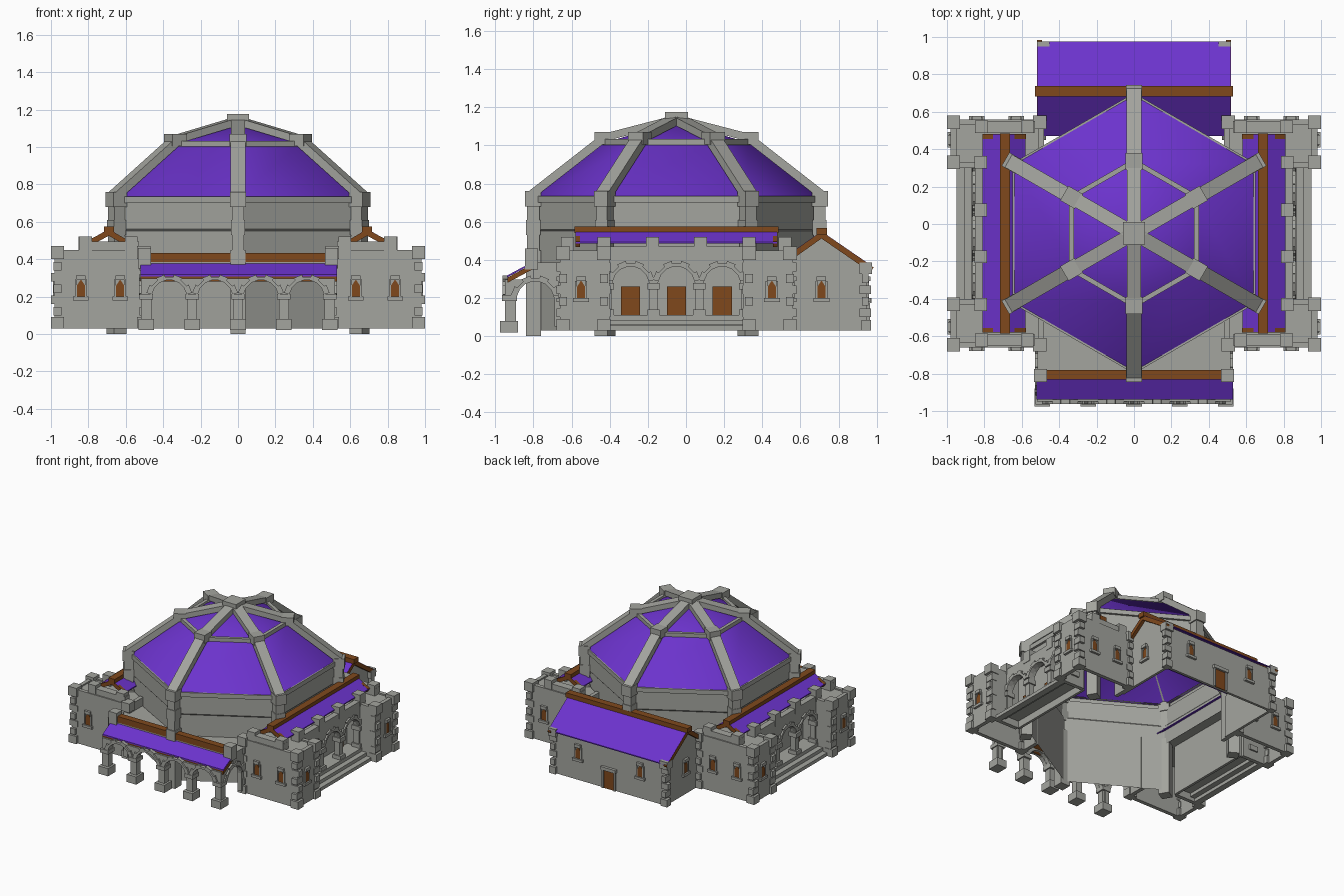
import bpy, bmesh, math
from mathutils import Vector, Matrix

if "Cube" in bpy.data.objects:
    bpy.data.objects.remove(bpy.data.objects["Cube"])

def material(name, rgb):
    m = bpy.data.materials.new(name)
    m.diffuse_color = (*rgb, 1)
    m.use_nodes = True
    m.node_tree.nodes["Principled BSDF"].inputs["Base Color"].default_value = m.diffuse_color
    return m
STONE = material("grey stone", (.37, .375, .345))
PURPLE = material("purple roof", (.15, .033, .61))
WOOD = material("brown wood", (.215, .066, .012))
CY = -.05                      # centre line of dome and wings

class Part:
    """Collects simple solids into one named object."""
    def __init__(self, name, mat, mirror=False):
        self.name, self.mat, self.mirror, self.bm = name, mat, mirror, bmesh.new()
    def box(self, x0, x1, y0, y1, z0, z1):
        self.cube(Matrix.Translation(((x0+x1)/2, (y0+y1)/2, (z0+z1)/2)), (abs(x1-x0), abs(y1-y0), z1-z0))
    def cube(self, mat, size):
        bmesh.ops.create_cube(self.bm, size=1, matrix=mat @ Matrix.Diagonal((*size, 1)))
    def beam(self, p, q, w, h):
        p, q = Vector(p), Vector(q)
        rot = (q-p).to_track_quat('Y', 'Z').to_matrix().to_4x4()
        self.cube(Matrix.Translation((p+q)/2) @ rot, (w, (q-p).length, h))
    def prism(self, pts, vec):
        f = self.bm.faces.new([self.bm.verts.new(p) for p in pts])
        r = bmesh.ops.extrude_face_region(self.bm, geom=[f])
        bmesh.ops.translate(self.bm, vec=vec, verts=[v for v in r['geom'] if isinstance(v, bmesh.types.BMVert)])
    def done(self, smooth=False):
        bmesh.ops.recalc_face_normals(self.bm, faces=self.bm.faces)
        for f in self.bm.faces:
            f.smooth = smooth
        me = bpy.data.meshes.new(self.name)
        self.bm.to_mesh(me)
        me.materials.append(self.mat)
        ob = bpy.data.objects.new(self.name, me)
        bpy.context.collection.objects.link(ob)
        if self.mirror:
            ob.modifiers.new("mirror", 'MIRROR').use_mirror_merge = False

class Face:
    """Local frame on a wall: u along it, d outward, z up."""
    def __init__(self, axis, pos, s):
        self.axis, self.pos, self.s = axis, pos, s
    def pt(self, u, d, z):
        n = self.pos + self.s*d
        return (n, u, z) if self.axis == 'x' else (u, n, z)
    def box(self, part, u0, u1, d0, d1, z0, z1):
        a, b = self.pt(u0, d0, z0), self.pt(u1, d1, z1)
        part.box(a[0], b[0], a[1], b[1], z0, z1)
    def prism(self, part, pts, d0, d1):
        part.prism([self.pt(u, d0, z) for u, z in pts], Vector(self.pt(0, d1, 0)) - Vector(self.pt(0, d0, 0)))
    def window(self, u, frame, pane):
        self.prism(pane, [(u-.021, .2), (u+.021, .2), (u+.021, .26), (u, .292), (u-.021, .26)], 0, .006)
        self.box(frame, u-.042, u+.042, 0, .018, .18, .2)
        self.box(frame, u-.025, u+.025, 0, .018, .288, .312)
        for s in (-1, 1):
            self.box(frame, u+s*.021, u+s*.032, 0, .01, .2, .29)
    def arches(self, part, centres, r, spring, u0, u1, zb, zt, thick):
        arc = [(math.cos(i*math.pi/8), math.sin(i*math.pi/8)) for i in range(9)]
        pts = [(u0, zb), (u0, zt), (u1, zt), (u1, zb)]
        for c in sorted(centres, reverse=True):
            pts += [(c+r, zb)] + [(c+r*a, spring+r*b) for a, b in arc] + [(c-r, zb)]
        self.prism(part, pts, -thick, 0)
        for c in centres:      # arch stones of alternating length
            for i in range(1, 8):
                k = 1.3 if i % 2 else 1.16
                q = [(math.cos((i+o)*math.pi/8), math.sin((i+o)*math.pi/8)) for o in (-.5, .5)]
                ring = [(c+r*f*a, spring+r*f*b) for f, (a, b) in ((.98, q[0]), (k, q[0]), (k, q[1]), (.98, q[1]))]
                self.prism(part, ring, -.02, .013)

def hexpt(i, r, z):
    a = math.radians(90 + 60*i)
    return Vector((r*math.cos(a), CY + r*math.sin(a), z))

def hex_shell(name, mat, rings, sides=range(6), smooth=False):
    p = Part(name, mat)
    for (r0, z0), (r1, z1) in zip(rings, rings[1:]):
        for i in sides:
            q = [hexpt(i, r0, z0), hexpt(i+1, r0, z0), hexpt(i+1, r1, z1)] + ([hexpt(i, r1, z1)] if r1 else [])
            p.bm.faces.new([p.bm.verts.new(v) for v in q])
    bmesh.ops.remove_doubles(p.bm, verts=p.bm.verts, dist=1e-4)
    p.done(smooth)

# Hexagonal drum (only its two front sides reach the ground) and dome
hex_shell("drum_wall", STONE, [(.72, .40), (.72, .55), (.73, .56), (.73, .70), (.75, .70), (.75, .735), (.72, .735)])
hex_shell("drum_front_base", STONE, [(.72, .03), (.72, .40)], (2, 3))
hex_shell("dome_roof", PURPLE, [(.74, .733), (.375, 1.015), (0, 1.125)], smooth=True)
ribs = Part("dome_ribs", STONE)
for i in range(6):
    def block(r, z0, z1, w):
        ribs.cube(Matrix.Translation(hexpt(i, r, (z0+z1)/2)) @ Matrix.Rotation(math.radians(60*i), 4, 'Z'), (w, w, z1-z0))
    base = 0 if i else .40
    block(.75, base, .76, .065)
    block(.75, base, .45, .08)
    block(.75, .53, .61, .075)
    block(.752, .68, .76, .083)
    block(.385, 1.005, 1.07, .09)
    ribs.beam(hexpt(i, .77, .735), hexpt(i, .385, 1.035), .078, .045)
    ribs.beam(hexpt(i, .385, 1.04), (0, CY, 1.14), .075, .04)
    ribs.beam(hexpt(i, .385, 1.018), hexpt(i+1, .385, 1.018), .026, .03)
ribs.box(-.06, .06, CY-.06, CY+.06, 1.115, 1.175)
ribs.done()

# Side wings: walls, deck, towers and parapets (right one, mirrored)
walls = Part("wing_walls", STONE, True)
trim = Part("wing_corner_stones", STONE, True)
panes = Part("wing_windows", WOOD, True)
deck = [(.48, -.51), (.48, -.66), (.98, -.66), (.98, -.40), (.84, -.40), (.84, CY), (.63, CY), (.63, -.415)]
for s in (-1, 1):
    Y = lambda v: CY - s*(v - CY)          # mirrors y about the centre line
    walls.prism([(x, Y(y), .42) for x, y in deck], (0, 0, .02))
    for x0, x1, y0, y1, z1 in ((.48, .98, -.66, -.63, .45), (.95, .98, -.66, -.40, .45), (.74, .98, -.43, -.40, .45),
                               (.48, .51, -.66, -.49, .45), (.53, .85, -.65, -.59, .495)):
        walls.box(x0, x1, Y(y0), Y(y1), .03 if z1 < .46 else .4, z1)
    for x, y in ((.965, -.645), (.965, -.43), (.505, -.645)):
        trim.box(x-.036, x+.036, Y(y-.036), Y(y+.036), .40, .47)
        trim.box(x-.034, x+.034, Y(y-.034), Y(y+.034), .03, .09)
        for k in range(5):                 # alternating quoins
            a, b = (.034, .022) if k % 2 else (.022, .034)
            trim.box(x-a, x+a, Y(y-b), Y(y+b), .10+k*.06, .145+k*.06)
    for x, y in ((.57, -.62), (.815, -.62), (.82, -.43), (.82, -.175)):
        trim.box(x-.034, x+.034, Y(y-.034), Y(y+.034), .43, .52)
    for u in (.63, .84):
        Face('y', Y(-.66), s if Y(-.66)*s > 0 else -s).window(u, trim, panes)
    Face('x', .98, 1).window(Y(-.55), trim, panes)
walls.done()

# Wing entrances: arcade, doors and steps
arcade = Part("wing_arcade", STONE, True)
bays = [CY-.24, CY, CY+.24]
Face('x', .85, 1).arches(arcade, bays, .098, .27, -.41, .31, .10, .47, .045)
for u in (CY-.36, CY-.12, CY+.12, CY+.36):
    for z0, z1 in ((.10, .14), (.245, .28)):
        arcade.box(.795, .865, u-.032, u+.032, z0, z1)
arcade.box(.72, .74, -.41, .31, .03, .44)
for x1, z in ((.87, .085), (.91, .058), (.95, .03)):
    arcade.box(x1-.05 if z < .08 else .73, x1, -.40, .30, z, z+.026)
arcade.done()
doors = Part("wing_doors", WOOD, True)
for u in bays:
    doors.box(.735, .748, u-.05, u+.05, .11, .26)
doors.done()

# Wing gable roofs with timber ridge and verges
roof = Part("wing_roof", PURPLE, True)
timber = Part("wing_roof_timber", WOOD, True)
for x in (.58, .81):
    roof.prism([(.69, -.578, .562), (x, -.578, .493), (x, -.578, .485), (.69, -.578, .554)], (0, 1.056, 0))
    for y in (-.568, .468):
        timber.beam((.69, y, .542), (.69+(x-.69)*.95, y, .482), .025, .03)
timber.box(.663, .717, -.585, .485, .54, .575)
roof.done(); timber.done()

# Rear hall
hall = Part("rear_hall_walls", STONE)
for x in (-.49, .47):
    hall.prism([(x, .45, .03), (x, .95, .03), (x, .95, .365), (x, .71, .53), (x, .45, .36)], (.02, 0, 0))
hall.box(-.49, .49, .93, .95, .03, .365)
for x in (-.485, .485):
    hall.box(x-.034, x+.034, .91, .975, .325, .385)
    hall.box(x-.028, x+.028, .92, .97, .03, .085)
    for k in range(4):
        a, b = (.03, .018) if k % 2 else (.018, .03)
        hall.box(x-a, x+a, .94-b, .94+b, .10+k*.06, .145+k*.06)
back = Face('y', .95, 1)
for u in (-.27, .27):
    back.window(u, hall, panes)
Face('x', .49, 1).window(.71, trim, panes)
back.box(hall, -.065, .065, 0, .022, .175, .20)
for u in (-.058, .046):
    back.box(hall, u, u+.012, 0, .015, .03, .175)
hall.done(); trim.done(); panes.done()
door = Part("rear_door", WOOD)
back.box(door, -.046, .046, 0, .006, .03, .175)
door.done()
roof = Part("rear_roof", PURPLE)
timber = Part("rear_roof_timber", WOOD)
for y, z in ((.975, .368), (.47, .38)):
    roof.prism([(-.517, .71, .55), (-.517, y, z), (-.517, y, z-.008), (-.517, .71, .542)], (1.034, 0, 0))
    for x in (-.505, .505):
        timber.beam((x, .71, .53), (x, y, z-.02), .025, .03)
timber.box(-.53, .53, .683, .738, .53, .566)
roof.done(); timber.done()

# Front porch: arcade, side arches, deck and lean-to roof
porch = Part("front_porch", STONE)
cols = [-.49, -.245, 0, .245, .49]
Face('y', -.95, -1).arches(porch, [c+.1225 for c in cols[:4]], .096, .195, -.518, .518, .06, .297, .05)
for c in cols:
    porch.box(c-.042, c+.042, -.975, -.88, .02, .08)
    porch.box(c-.036, c+.036, -.965, -.885, .185, .215)
for s in (-1, 1):
    Face('x', s*.515, s).arches(porch, [-.79], .1, .19, -.93, -.65, .05, .297, .035)
    porch.box(s*.48, s*.515, -.80, -.65, .29, .385)
    porch.box(s*.465, s*.535, -.845, -.775, .35, .46)
    porch.prism([(0, -.83, .365), (s*.5, -.83, .365), (s*.5, -.49, .365), (0, -.77, .365)], (0, 0, .02))
porch.done()
roof = Part("front_porch_roof", PURPLE)
roof.prism([(-.522, -.80, .392), (-.522, -.938, .318), (-.522, -.938, .308), (-.522, -.80, .382)], (1.05, 0, 0))
roof.done()
timber = Part("front_porch_timber", WOOD)
timber.box(-.47, .47, -.832, -.78, .385, .432)
timber.prism([(-.522, -.79, .386), (-.522, -.936, .307), (-.522, -.936, .28), (-.522, -.79, .358)], (1.05, 0, 0))
timber.done()
